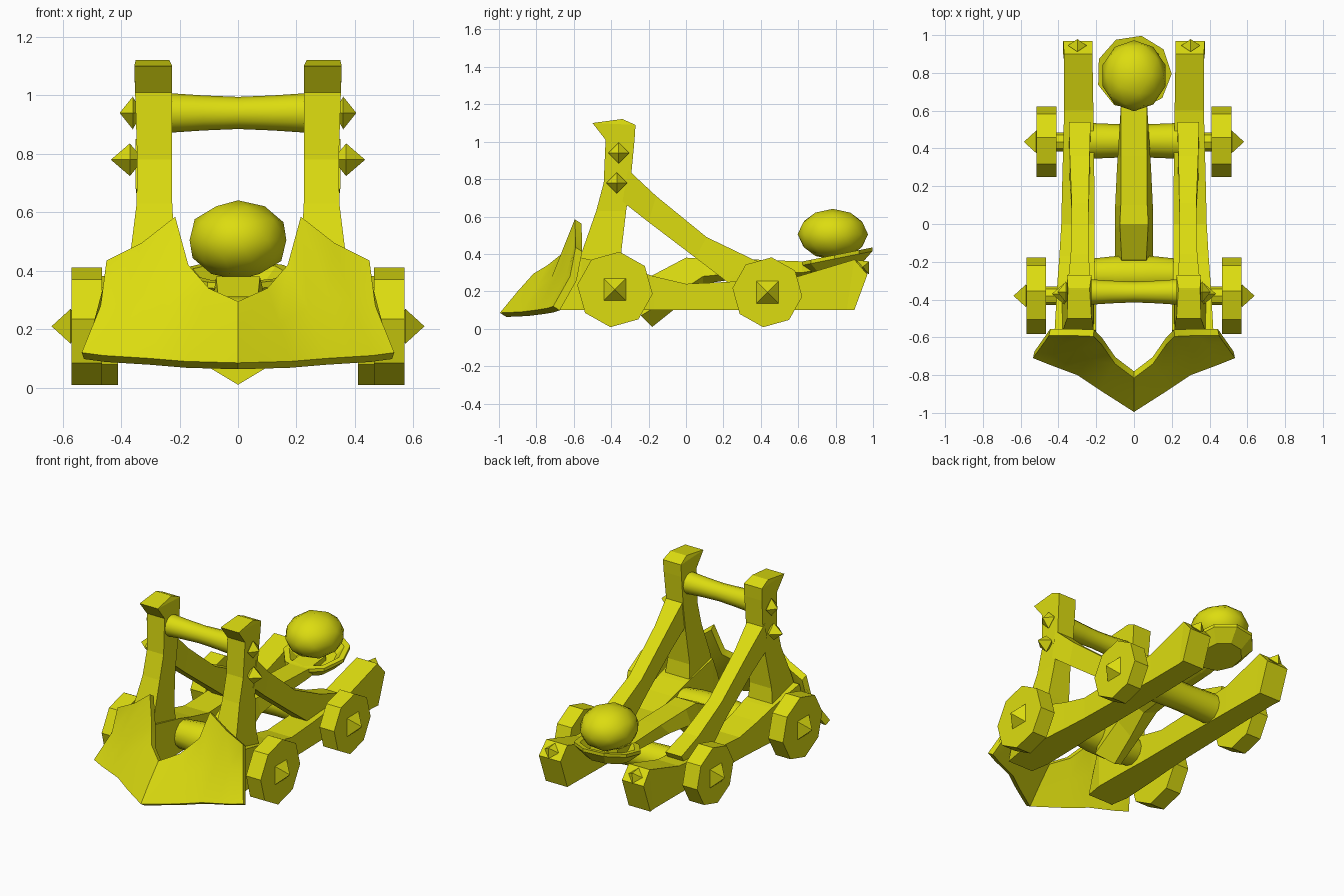
import bpy, bmesh, math
from mathutils import Vector, Matrix

if "Cube" in bpy.data.objects:
    bpy.data.objects.remove(bpy.data.objects["Cube"])

paint = bpy.data.materials.new("yellow")
paint.diffuse_color = (0.72, 0.72, 0.005, 1)
paint.use_nodes = True
paint.node_tree.nodes["Principled BSDF"].inputs["Base Color"].default_value = paint.diffuse_color


def make(name, verts, faces, smooth=None):
    """Mesh object from points and faces, normals outward."""
    me = bpy.data.meshes.new(name)
    bm = bmesh.new()
    vs = [bm.verts.new(v) for v in verts]
    for f in faces:
        bm.faces.new([vs[i] for i in f])
    bmesh.ops.recalc_face_normals(bm, faces=bm.faces)
    bm.to_mesh(me)
    bm.free()
    me.materials.append(paint)
    ob = bpy.data.objects.new(name, me)
    bpy.context.collection.objects.link(ob)
    if smooth:
        bpy.ops.object.select_all(action='DESELECT')
        ob.select_set(True)
        bpy.context.view_layer.objects.active = ob
        bpy.ops.object.shade_smooth_by_angle(angle=math.radians(smooth))
    return ob


def loft(name, rings, smooth=None):
    """Skin a row of equal rings and cap both ends."""
    n = len(rings[0])
    verts = [p for r in rings for p in r]
    faces = [(i * n + j, i * n + (j + 1) % n, (i + 1) * n + (j + 1) % n, (i + 1) * n + j)
             for i in range(len(rings) - 1) for j in range(n)]
    faces += [tuple(range(n)), tuple(range(len(verts) - n, len(verts)))]
    return make(name, verts, faces, smooth)


def beam(name, stations, side):
    """Four-sided beam; station = inner x, outer x, top (y, z), bottom (y, z)."""
    return loft(name, [[(side * a, *t), (side * b, *t), (side * b, *u), (side * a, *u)]
                       for a, b, t, u in stations])


def bar(name, y, z, stations, n=12, smooth=40, turn=0.0):
    """Round part along x; station = x, radius."""
    return loft(name, [[(x, y + r * math.sin(turn + k * math.tau / n),
                         z + r * math.cos(turn + k * math.tau / n)) for k in range(n)]
                       for x, r in stations], smooth)


def spike(name, centre, axis, r, length, turn=0.0):
    """Four-sided stud pointing along axis."""
    q = Vector(axis).to_track_quat('Z', 'Y')
    c = Vector(centre)
    ring = [c + q @ Vector((r * math.cos(turn + k * math.pi / 2),
                            r * math.sin(turn + k * math.pi / 2), 0)) for k in range(4)]
    pts = ring + [c + q @ Vector((0, 0, length)), c - q @ Vector((0, 0, length * 0.7))]
    make(name, pts, [(k, (k + 1) % 4, e) for k in range(4) for e in (4, 5)])


for s, tag in ((1, "right"), (-1, "left")):
    # base rails
    beam("rail_" + tag, [
        (.22, .40, (-.64, .24), (-.68, .10)), (.20, .42, (-.56, .38), (-.56, .10)),
        (.205, .405, (-.30, .32), (-.30, .10)), (.21, .395, (-.17, .28), (-.17, .10)),
        (.21, .385, (0, .24), (0, .10)), (.21, .38, (.22, .25), (.22, .10)),
        (.215, .37, (.60, .28), (.60, .10)), (.22, .37, (.90, .37), (.86, .10)),
        (.22, .375, (.97, .29), (.90, .10))], s)
    # upright posts with a hooked head
    loft("post_" + tag, [[(s * a, f, zf), (s * b, f, zf), (s * b, k, zk), (s * a, k, zk)]
                         for a, b, f, zf, k, zk in [
        (.21, .39, -.59, .28, -.33, .28), (.215, .372, -.55, .43, -.345, .42),
        (.225, .347, -.48, .63, -.32, .63), (.225, .345, -.44, .78, -.295, .80),
        (.225, .352, -.43, 1.01, -.275, 1.01), (.225, .355, -.50, 1.10, -.27, 1.09),
        (.235, .35, -.35, 1.12, -.34, 1.121)]])
    # diagonal braces
    beam("brace_" + tag, [
        (.23, .35, (-.31, .85), (-.34, .68)), (.24, .335, (-.16, .71), (-.20, .57)),
        (.24, .33, (.11, .49), (.05, .38)), (.235, .34, (.36, .37), (.22, .25)),
        (.23, .345, (.54, .31), (.50, .24))], s)
    # wheels, hub studs and stub axles
    for place, y, z, r, x in (("front", -.38, .21, .203, .465), ("rear", .435, .195, .188, .41)):
        bar(f"{place}_wheel_{tag}", y, z, [(s * x, r), (s * (x + .105), r)], 8, None, 0.12)
        bar(f"{place}_stub_axle_{tag}", y, z, [(s * .3, .05), (s * (x + .02), .05)], 8)
        spike(f"{place}_hub_{tag}", (s * (x + .108), y, z), (s, 0, 0), .084, .065, math.pi / 4)
    # studs on posts and rail ends
    spike("upper_stud_" + tag, (s * .36, -.36, .94), (s, 0, 0), .056, .045)
    spike("lower_stud_" + tag, (s * .37, -.37, .78), (s, 0, 0), .056, .065)
    spike("rail_end_stud_" + tag, (s * .30, .945, .33), (0, .75, .66), .05, .045)

# cross bars, waisted in the middle
bar("top_bar", -.36, .94, [(-.24, .068), (-.12, .06), (0, .055), (.12, .06), (.24, .068)])
bar("front_cross_bar", -.27, .21, [(-.24, .085), (-.1, .1), (0, .102), (.1, .1), (.24, .085)])
bar("rear_cross_bar", .44, .195, [(-.24, .095), (0, .085), (.24, .095)])

# throwing arm with a keeled underside
arm = [(.065, .10, (-.19, .28), (-.24, .07), (-.18, .01)),
       (.075, .10, (0, .38), (-.03, .20), (-.03, .13)),
       (.07, .10, (.10, .375), (.09, .28), (.09, .24)),
       (.07, .09, (.36, .37), (.30, .30), (.30, .27)),
       (.07, .07, (.62, .36), (.62, .30), (.62, .28)),
       (.07, .07, (.80, .38), (.80, .33), (.80, .31))]
loft("throwing_arm", [[(-a, *t), (a, *t), (b, *u), (0, *k), (-b, *u)] for a, b, t, u, k in arm])


# tilted dish
def dish_ring(r, lift, n=9):
    pts = []
    for k in range(n):
        a = k * math.tau / n + 0.2
        y = r * math.cos(a)
        pts.append((r * math.sin(a), .8 + y, .345 + lift + y * .2))
    return pts


loft("dish", [dish_ring(.13, -.035), dish_ring(.2, .03), dish_ring(.2, .05),
              dish_ring(.165, .05), dish_ring(.12, .005)])

# boulder
bm = bmesh.new()
bmesh.ops.create_icosphere(bm, subdivisions=2, radius=1)
bm.transform(Matrix.Translation((0, .785, .505)) @ Matrix.Diagonal((.174, .188, .136, 1)))
bm.verts.index_update()
make("boulder", [v.co.copy() for v in bm.verts],
     [[v.index for v in f.verts] for f in bm.faces], 50)
bm.free()

# ram shield: columns from the centre ridge outward, each bottom, middle, top
half = [[(0, -.995, .085), (0, -.90, .20), (0, -.815, .295)],
        [(.18, -.88, .09), (.14, -.80, .22), (.10, -.74, .34)],
        [(.30, -.80, .10), (.24, -.72, .27), (.17, -.64, .42)],
        [(.38, -.77, .105), (.31, -.67, .32), (.215, -.595, .585)],
        [(.46, -.74, .11), (.39, -.64, .29), (.33, -.59, .495)],
        [(.535, -.71, .12), (.47, -.62, .28), (.45, -.59, .435)]]
cols = [[(-x, y, z) for x, y, z in c] for c in half[:0:-1]] + half
loft("ram_shield", [c + [(x * .985, y + .035, z - .022) for x, y, z in reversed(c)]
                    for c in cols], 25)
